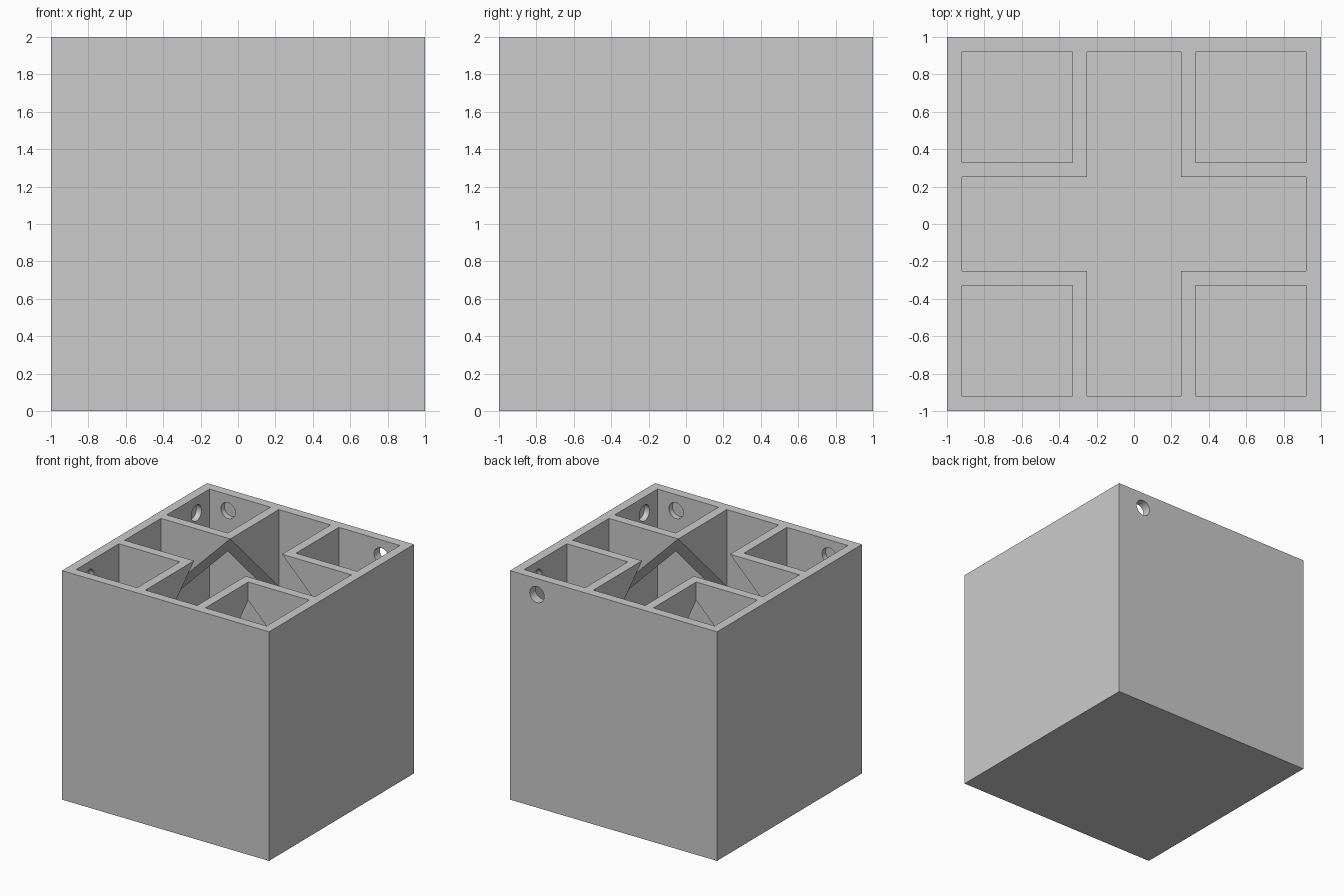
import bpy
import bmesh
from math import pi
from mathutils import Matrix, Vector

old = bpy.data.objects.get("Cube")
if old:
    bpy.data.objects.remove(old, do_unlink=True)

INNER = 0.92          # inside face of the outer walls
NEAR, FAR = 0.25, 0.33  # faces of the corner dividers
HOLE_AT, HOLE_Z, HOLE_R = 0.74, 1.86, 0.07

grey = bpy.data.materials.new("plain grey")
grey.use_nodes = True
colour = (0.6, 0.6, 0.6, 1)
grey.diffuse_color = colour
grey.node_tree.nodes["Principled BSDF"].inputs["Base Color"].default_value = colour


def make(name, bm):
    bmesh.ops.recalc_face_normals(bm, faces=bm.faces)
    mesh = bpy.data.meshes.new(name)
    bm.to_mesh(mesh)
    bm.free()
    mesh.materials.append(grey)
    obj = bpy.data.objects.new(name, mesh)
    bpy.context.collection.objects.link(obj)
    return obj


def box(name, half, z0, z1):
    bm = bmesh.new()
    bmesh.ops.create_cube(bm, size=1, matrix=Matrix.Translation((0, 0, (z0 + z1) / 2))
                          @ Matrix.Diagonal((2 * half, 2 * half, z1 - z0, 1)))
    return make(name, bm)


def combine(target, other, operation):
    mod = target.modifiers.new(operation.lower(), 'BOOLEAN')
    mod.operation = operation
    mod.solver = 'EXACT'
    mod.object = other
    bpy.context.view_layer.objects.active = target
    bpy.ops.object.modifier_apply(modifier=mod.name)
    bpy.data.objects.remove(other, do_unlink=True)


# Open box with a floor
body = box("divided_box", 1, 0, 2)
combine(body, box("cavity", INNER, 0.08, 2.2), 'DIFFERENCE')

# L-shaped corner dividers, undercut by a sloping plane
end = 0.96
outline = [(NEAR, NEAR), (end, NEAR), (end, FAR), (FAR, FAR), (FAR, end), (NEAR, end)]
for sx in (-1, 1):
    for sy in (-1, 1):
        bm = bmesh.new()
        base = bm.faces.new([bm.verts.new((sx * x, sy * y, 1)) for x, y in outline])
        top = bmesh.ops.extrude_face_region(bm, geom=[base])["geom"]
        bmesh.ops.translate(bm, vec=(0, 0, 1),
                            verts=[v for v in top if isinstance(v, bmesh.types.BMVert)])
        cut = bmesh.ops.bisect_plane(bm, geom=bm.verts[:] + bm.edges[:] + bm.faces[:],
                                     plane_co=(sx * NEAR, sy * NEAR, 2),
                                     plane_no=(sx, sy, 1), clear_inner=True)
        bmesh.ops.holes_fill(bm, edges=[e for e in bm.edges if e.is_boundary])
        combine(body, make("corner_divider", bm), 'UNION')

# Round sockets inside the walls; one passes through the back
for turn in range(4):
    for side in (-1, 1):
        through = turn == 0 and side == 1
        start, stop = 0.86, 1.1 if through else 0.97
        bm = bmesh.new()
        bmesh.ops.create_cone(
            bm, cap_ends=True, segments=32, radius1=HOLE_R, radius2=HOLE_R, depth=stop - start,
            matrix=Matrix.Rotation(turn * pi / 2, 4, 'Z')
            @ Matrix.Translation((side * HOLE_AT, (start + stop) / 2, HOLE_Z))
            @ Matrix.Rotation(pi / 2, 4, 'X'))
        combine(body, make("socket", bm), 'DIFFERENCE')

# Smooth the sockets, keep the walls flat
bpy.ops.object.select_all(action='DESELECT')
body.select_set(True)
bpy.context.view_layer.objects.active = body
bpy.ops.object.shade_smooth_by_angle(angle=pi / 6)
